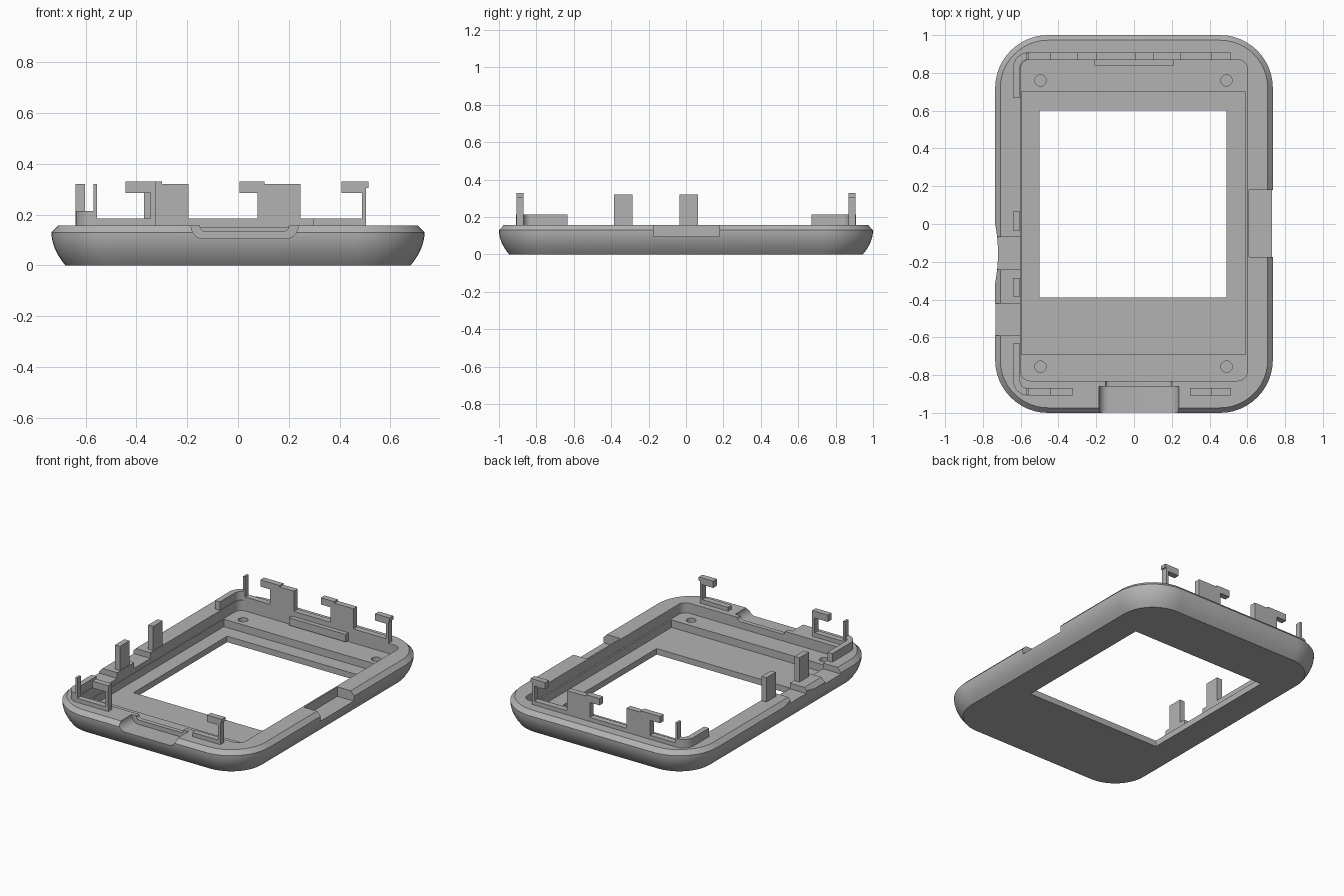
import bpy, bmesh, math

if "Cube" in bpy.data.objects:
    bpy.data.objects.remove(bpy.data.objects["Cube"])

grey = bpy.data.materials.new("mid grey plastic")
grey.diffuse_color = (0.45, 0.45, 0.45, 1)
grey.use_nodes = True
grey.node_tree.nodes["Principled BSDF"].inputs["Base Color"].default_value = grey.diffuse_color


def finish(bm, name):
    bmesh.ops.recalc_face_normals(bm, faces=bm.faces[:])
    me = bpy.data.meshes.new(name)
    bm.to_mesh(me)
    bm.free()
    ob = bpy.data.objects.new(name, me)
    bpy.context.collection.objects.link(ob)
    me.materials.append(grey)
    return ob


def rounded(x0, x1, y0, y1, r, n=12):
    """Points of a rounded rectangle."""
    pts = []
    corners = ((x1 - r, y1 - r), (x0 + r, y1 - r), (x0 + r, y0 + r), (x1 - r, y0 + r))
    for k, (cx, cy) in enumerate(corners):
        for i in range(n + 1):
            a = math.pi / 2 * (k + i / n)
            pts.append((cx + r * math.cos(a), cy + r * math.sin(a)))
    return pts


def loft(name, sections):
    """Closed solid through a list of (points, z) sections."""
    bm = bmesh.new()
    rings = [[bm.verts.new((x, y, z)) for x, y in pts] for pts, z in sections]
    for a, b in zip(rings, rings[1:]):
        for i in range(len(a)):
            j = (i + 1) % len(a)
            bm.faces.new((a[i], a[j], b[j], b[i]))
    bm.faces.new(rings[0])
    bm.faces.new(rings[-1])
    return finish(bm, name)


def prism(name, pts, z0, z1):
    return loft(name, [(pts, z0), (pts, z1)])


def box(name, x0, x1, y0, y1, z0, z1):
    return prism(name, [(x0, y0), (x1, y0), (x1, y1), (x0, y1)], z0, z1)


def disc(cx, cy, r, n):
    return [(cx + r * math.cos(2 * math.pi * i / n), cy + r * math.sin(2 * math.pi * i / n))
            for i in range(n)]


def xz_prism(name, pts, y0, y1):
    """Prism whose outline lies in x and z."""
    ob = prism(name, pts, -y1, -y0)
    for v in ob.data.vertices:
        x, z, d = v.co
        v.co = (x, -d, z)
    return ob


# Bezel shell: curved flank, full width near the top, chamfered rim
def outline(inset):
    return rounded(-.735 + inset, .735 - inset, -1 + inset, 1 - inset, .28 - inset)


flank = [(outline(.055 * (1 - i / 8) ** 2), .13 * i / 8) for i in range(9)]
shell = loft("bezel_shell", flank + [(outline(.027), .158)])

# Openings cut from the shell
cutters = [
    prism("pocket_cut", rounded(-.6, .6, -.83, .87, .05, 6), .09, .4),
    box("screen_recess_cut", -.595, .59, -.69, .70, .04, .3),
    box("window_cut", -.5, .49, -.39, .60, -.1, .3),
    box("right_notch_cut", .61, .9, -.175, .18, .095, .3),
    xz_prism("front_notch_cut", rounded(-.185, .237, .105, .4, .05, 6), -1.2, -.86),
    xz_prism("front_lip_cut", rounded(-.15, .2, .135, .4, .02, 4), -.9, -.8),
    box("left_notch_cut", -.9, -.59, -.24, -.07, .12, .3),
    box("left_low_notch_cut", -.9, -.59, -.59, -.42, .12, .3),
    prism("finger_scallop_cut", disc(-1.53, -.155, .81, 160), .05, .3),
]
for x in (-.495, .49):
    for y in (-.755, .76):
        cutters.append(prism("peg_hole_cut", disc(x, y, .03, 24), .05, .2))
for c in cutters:
    mod = shell.modifiers.new(c.name, 'BOOLEAN')
    mod.operation = 'DIFFERENCE'
    mod.solver = 'EXACT'
    mod.object = c
    c.hide_render = True
bpy.context.view_layer.objects.active = shell
shell.select_set(True)
for mod in list(shell.modifiers):
    bpy.ops.object.modifier_apply(modifier=mod.name)
for c in cutters:
    bpy.data.objects.remove(c)
bpy.ops.object.shade_smooth_by_angle(angle=math.radians(25))

# Side posts on the left rim
for y in (-.385, -.035):
    box("side_post", -.64, -.603, y, y + .1, .15, .32)

# Rounded corner walls with a thin pin at their end
for s, y_end in ((1, .67), (-1, .633)):
    pts = [(-.64, s * y_end)]
    arc = [math.pi - math.pi / 2 * i / 8 for i in range(9)]
    pts += [(-.56 + .08 * math.cos(a), s * (.828 + .08 * math.sin(a))) for a in arc]
    pts += [(-.56 + .043 * math.cos(a), s * (.828 + .043 * math.sin(a))) for a in reversed(arc)]
    pts += [(-.603, s * y_end)]
    prism("corner_wall", pts, .15, .215)
    ya, yb = sorted((s * .868, s * .906))
    box("corner_pin", -.57, -.555, ya, yb, .15, .32)

# Low clip rails and latching hooks along the two short ends
BACK, FRONT = (.868, .907), (-.907, -.868)
for x0, x1, (ya, yb) in ((-.56, .505, BACK), (-.555, -.325, FRONT), (.297, .505, FRONT)):
    box("clip_rail", x0, x1, ya, yb, .15, .185)


def hook(arm0, arm1, stem0, stem1, plate1, side):
    """Arm overhanging to the left of a stem, with an optional wide plate."""
    top = .32 if plate1 > arm1 else .33
    pts = [(stem0, .15), (plate1, .15), (plate1, top), (arm1, top), (arm1, .33),
           (arm0, .33), (arm0, .285), (stem0, .285)]
    if plate1 <= arm1:
        pts = [(stem0, .15), (stem1, .15), (stem1, .305), (arm1, .305), (arm1, .33),
               (arm0, .33), (arm0, .285), (stem0, .285)]
    xz_prism("latch_hook", pts, *side)


hook(-.443, -.3, -.37, -.32, -.195, BACK)
hook(.005, .104, .077, .1, .246, BACK)
for side in (BACK, FRONT):
    hook(.407, .514, .488, .505, 0, side)
hook(-.443, -.325, -.345, -.326, -.4, FRONT)

# Catch strip on the inner back wall
box("catch_strip", -.21, .21, .838, .875, .10, .15)
